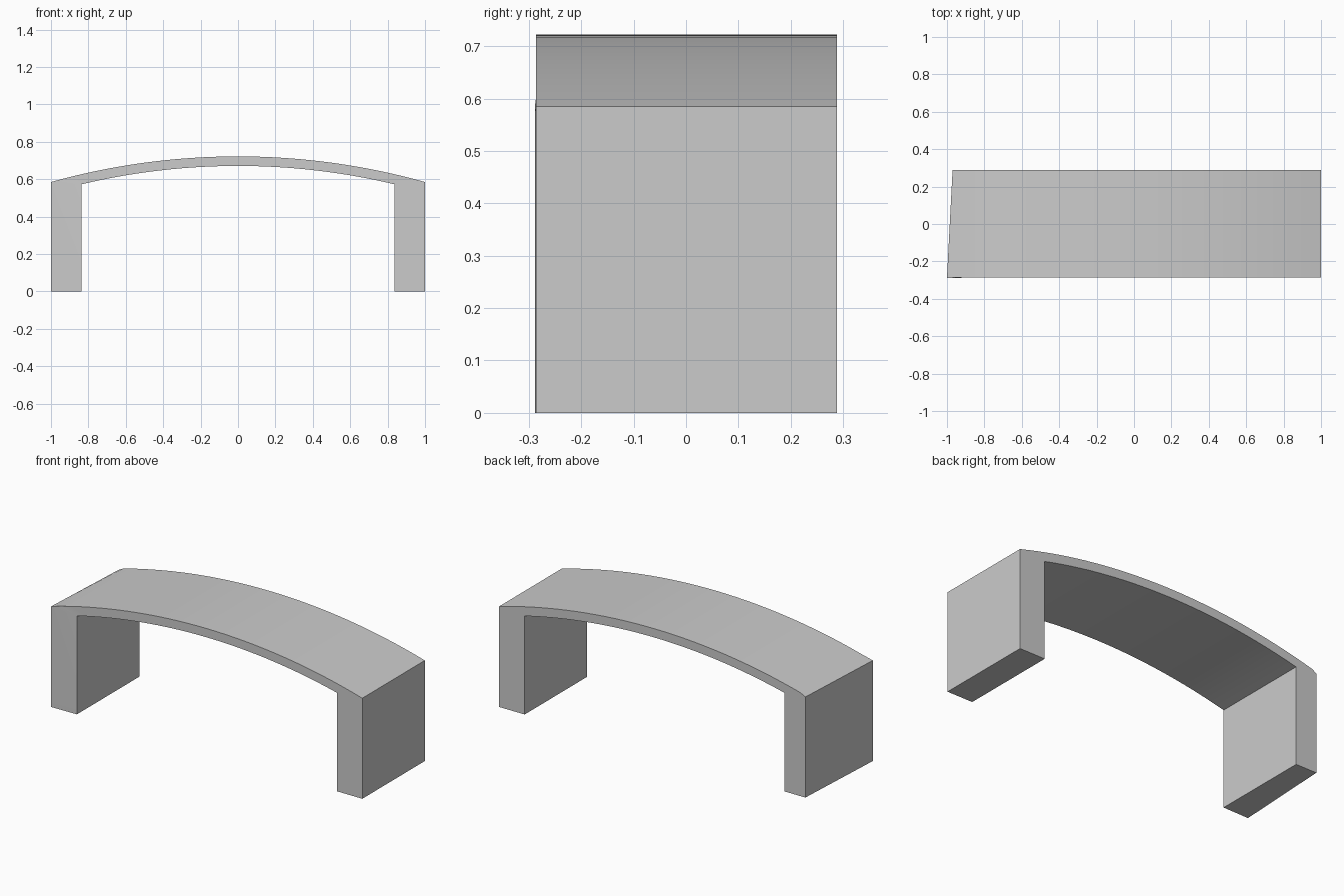
import bpy, bmesh, math

if "Cube" in bpy.data.objects:
    bpy.data.objects.remove(bpy.data.objects["Cube"])

SEGMENTS = 32
FRONT, BACK = -0.286, 0.2886


def arch_line(half, spring, crown):
    """Foot, circular arc, foot - listed from left to right."""
    rise = crown - spring
    radius = (half * half + rise * rise) / (2 * rise)
    sweep = math.asin(half / radius)
    arc = []
    for i in range(SEGMENTS + 1):
        a = sweep * (2 * i / SEGMENTS - 1)
        arc.append((radius * math.sin(a), crown - radius * (1 - math.cos(a))))
    return [(-half, 0.0)] + arc + [(half, 0.0)]


outer = arch_line(1.0, 0.585, 0.722)
inner = arch_line(0.836, 0.573, 0.671)

bm = bmesh.new()

# One rectangular section per step, running foot to foot
rings = []
for (ox, oz), (ix, iz) in zip(outer, inner):
    rings.append([bm.verts.new(p) for p in (
        (ox, FRONT, oz), (ox, BACK, oz), (ix, BACK, iz), (ix, FRONT, iz))])

# The left end wall is slightly out of square
for ring in rings[:2]:
    ring[0].co.y = -0.2886
    ring[1].co.x = -0.97

# Skin the sections and close both feet
for a, b in zip(rings, rings[1:]):
    for k in range(4):
        n = (k + 1) % 4
        bm.faces.new((a[k], a[n], b[n], b[k]))
bm.faces.new(rings[0])
bm.faces.new(rings[-1])
bmesh.ops.recalc_face_normals(bm, faces=bm.faces[:])

mesh = bpy.data.meshes.new("arched_bridge")
bm.to_mesh(mesh)
bm.free()
bridge = bpy.data.objects.new("arched_bridge", mesh)
bpy.context.collection.objects.link(bridge)

# Smooth curve, crisp edges
bpy.context.view_layer.objects.active = bridge
bridge.select_set(True)
bpy.ops.object.shade_smooth_by_angle(angle=math.radians(8))
